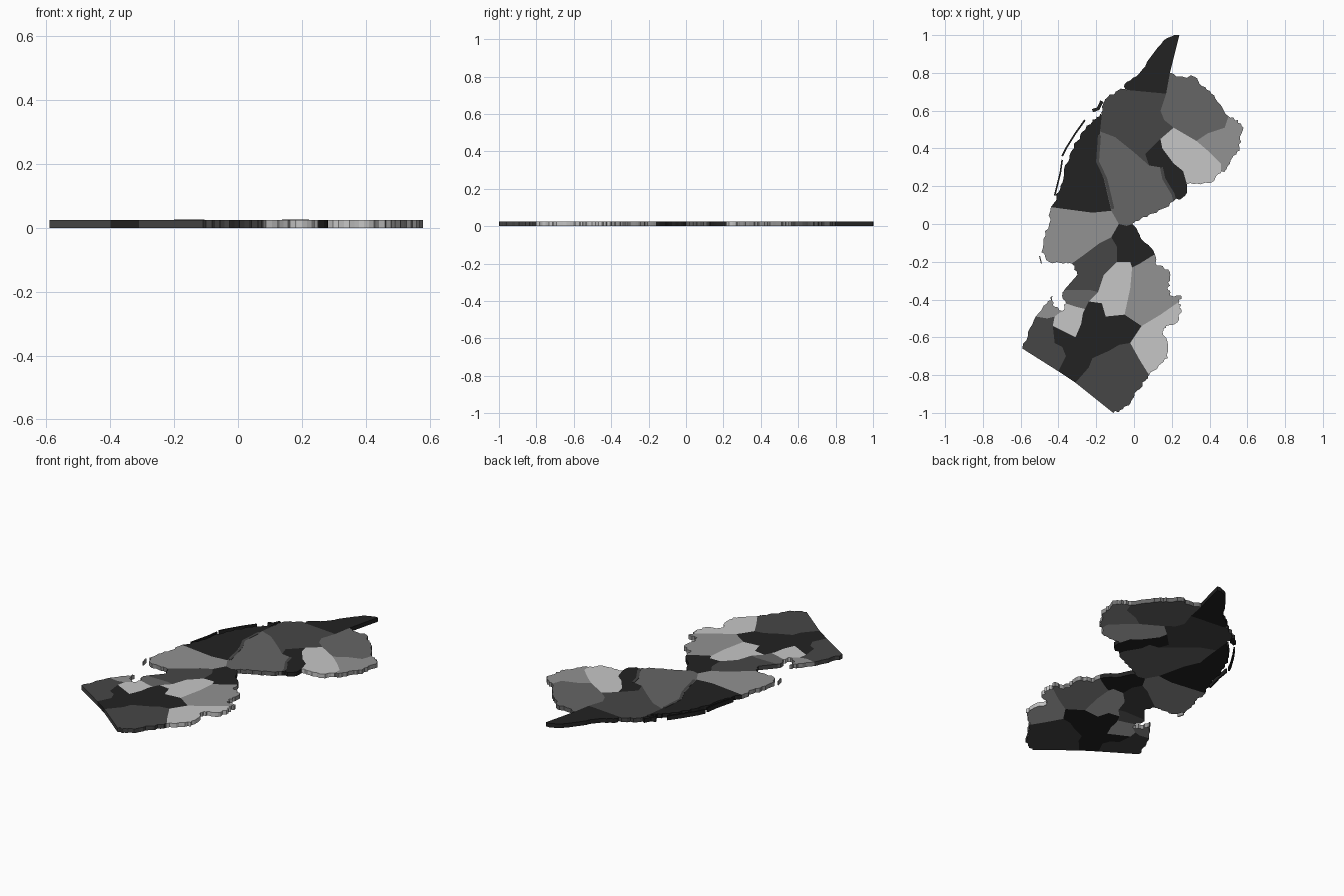
import bpy, bmesh, random
from mathutils import Vector
from collections import Counter

if "Cube" in bpy.data.objects:
    bpy.data.objects.remove(bpy.data.objects["Cube"])

random.seed(4)
T = 0.025  # plate thickness


def material(name, v):
    m = bpy.data.materials.new(name)
    m.diffuse_color = (v, v, v, 1)
    m.use_nodes = True
    m.node_tree.nodes["Principled BSDF"].inputs["Base Color"].default_value = m.diffuse_color
    return m


BLACK = material("near_black", 0.016)
DARK = material("dark_grey", 0.061)
MID = material("mid_grey", 0.133)
GREY = material("soft_grey", 0.287)
LIGHT = material("light_grey", 0.565)


def plate(name, pts, mat, z0=0.0, z1=T):
    """Flat plate with the given outline."""
    bm = bmesh.new()
    lo = [bm.verts.new((x, y, z0)) for x, y in pts]
    hi = [bm.verts.new((x, y, z1)) for x, y in pts]
    bm.faces.new(lo)
    bm.faces.new(hi)
    n = len(pts)
    for i in range(n):
        j = (i + 1) % n
        bm.faces.new((lo[i], lo[j], hi[j], hi[i]))
    bmesh.ops.recalc_face_normals(bm, faces=bm.faces)
    me = bpy.data.meshes.new(name)
    bm.to_mesh(me)
    bm.free()
    me.materials.append(mat)
    bpy.context.collection.objects.link(bpy.data.objects.new(name, me))


def ribbon(name, coords, mat, width, z0=0.0, z1=T):
    """Thin strip along a path given in hundredths."""
    p = [Vector((coords[i], coords[i + 1])) / 100 for i in range(0, len(coords), 2)]
    left, right = [], []
    for i, c in enumerate(p):
        d = (p[min(i + 1, len(p) - 1)] - p[max(i - 1, 0)]).normalized()
        s = Vector((-d.y, d.x)) * width / 2
        left.append(c + s)
        right.append(c - s)
    plate(name, left + right[::-1], mat, z0, z1)


regions = []


def region(name, mat, *c):
    regions.append((name, mat, [(c[i], c[i + 1]) for i in range(0, len(c), 2)]))


# Northern districts (outline corners in hundredths)
region("north_tip", BLACK, 24, 100, 19, 99, 13, 94, 7, 86, 1, 78, -5, 74, -4, 71, 17, 69, 19, 80)
region("north_inland", DARK, -8, 71, -4, 71, 17, 69, 14, 60, 16, 55, 21, 51, 14, 45, 6, 37,
       8, 31, 0, 38, -10, 46, -18, 49, -17, 58, -17, 62, -14, 67)
region("northeast", MID, 19, 80, 24, 78, 32, 78, 36, 73, 41, 69, 45, 64, 50, 57, 48, 51,
       39, 48, 33, 44, 21, 51, 16, 55, 14, 60, 17, 69)
region("far_east", GREY, 50, 57, 55, 55, 58, 51, 56, 45, 56, 39, 52, 35, 49, 29, 46, 27,
       46, 32, 40, 38, 33, 44, 39, 48, 48, 51)
region("east_light", LIGHT, 21, 51, 33, 44, 40, 38, 46, 32, 46, 27, 41, 22, 35, 21, 28, 21,
       26, 28, 21, 32, 15, 40, 14, 45)
region("east_small", BLACK, 14, 45, 15, 40, 21, 32, 26, 28, 28, 21, 27, 15, 21, 12, 20, 16,
       15, 24, 14, 30, 8, 31, 6, 37)
region("central", MID, -18, 49, -10, 46, 0, 38, 8, 31, 14, 30, 15, 24, 20, 16, 21, 12, 15, 8,
       8, 5, 3, 2, -1, 0, -4, -1, -8, 0, -12, 7, -16, 24, -20, 33, -19, 39)
region("west_coast", BLACK, -22, 54, -20, 57, -17, 58, -18, 49, -19, 39, -20, 33, -16, 24,
       -12, 7, -22, 6, -37, 8, -44, 9, -41, 14, -39, 20, -37, 29, -34, 37, -30, 44, -27, 49)
region("west_bay", GREY, -44, 9, -37, 8, -22, 6, -12, 7, -8, 0, -12, -7, -18, -10, -26, -16,
       -33, -21, -37, -21, -45, -20, -49, -15, -48, -8, -45, 0)

# Southern districts
region("waist_dark", DARK, -12, -7, -18, -10, -26, -16, -33, -21, -30, -27, -37, -35,
       -23, -35, -19, -36, -16, -27, -9, -20, -9, -12)
region("waist_black", BLACK, -8, 0, -4, -1, -1, 0, 2, -4, 6, -10, 11, -16, 3, -21, -1, -23,
       -2, -20, -9, -20, -9, -12, -12, -7)
region("waist_patch", MID, -37, -35, -23, -35, -19, -36, -24, -41, -26, -45, -30, -44,
       -36, -42, -38, -38)
region("inner_light", LIGHT, -9, -20, -2, -20, -1, -23, -2, -34, -5, -48, -15, -49, -17, -42,
       -24, -41, -19, -36, -16, -27)
region("south_east", GREY, 3, -21, 11, -16, 12, -22, 18, -24, 19, -30, 18, -35, 20, -38,
       25, -38, 24, -41, 14, -48, 4, -54, -5, -48, -2, -34, -1, -23)
region("south_east_light", LIGHT, 24, -41, 25, -45, 23, -52, 17, -54, 15, -57, 18, -64,
       18, -71, 13, -75, 8, -80, 3, -72, -2, -63, 4, -54, 14, -48)
region("south_tip", DARK, -2, -63, 3, -72, 8, -80, 6, -83, 2, -88, -2, -95, -6, -98, -11, -100,
       -31, -84, -24, -76, -22, -71, -13, -67, -8, -64)
region("south_black", BLACK, -5, -48, 4, -54, -2, -63, -8, -64, -13, -67, -22, -71, -24, -76,
       -31, -84, -40, -78, -36, -70, -38, -65, -42, -63, -43, -54, -37, -57, -31, -60, -28, -53,
       -27, -47, -26, -45, -24, -41, -17, -42, -15, -49)
region("south_west_light", LIGHT, -43, -54, -37, -57, -31, -60, -28, -53, -27, -47, -26, -45,
       -30, -44, -36, -42, -38, -46, -42, -49)
region("south_west_small", GREY, -52, -49, -46, -42, -43, -38, -43, -43, -38, -46, -42, -49,
       -46, -50)
region("south_west_corner", DARK, -52, -49, -46, -50, -42, -49, -43, -54, -42, -63, -38, -65,
       -36, -70, -40, -78, -59, -66, -56, -57)

# Short edges used by one region only are coast: roughen those, keep the rest straight
uses = Counter(frozenset((p[i - 1], p[i])) for _, _, p in regions for i in range(len(p)))
for name, mat, p in regions:
    outline = []
    for i in range(len(p)):
        a, b = p[i], p[(i + 1) % len(p)]
        va, vb = Vector(a) / 100, Vector(b) / 100
        outline.append(va)
        d = vb - va
        if uses[frozenset((a, b))] == 1 and 0.03 < d.length < 0.1:
            side = Vector((-d.y, d.x)).normalized()
            for t in (0.25, 0.5, 0.75):
                outline.append(va + d * t + side * random.uniform(-0.008, 0.008))
    plate(name, outline, mat)

# Barrier islands off the west coast
ribbon("barrier_north", [-26, 55, -31, 48, -36, 40, -38, 36], BLACK, 0.009)
ribbon("barrier_middle", [-38, 34, -39, 27, -41, 19, -42, 15], BLACK, 0.008)
ribbon("barrier_islet", [-22, 60, -19, 61, -17, 65], BLACK, 0.018)
ribbon("barrier_south", [-50, -17, -49, -21], GREY, 0.006)

# Dark border bands beside the central district
ribbon("border_band_west", [-18.3, 47, -19.3, 33, -15, 24, -11.2, 8], DARK, 0.016, T - 0.001, T + 0.001)
ribbon("border_band_east", [14.5, 30, 15.8, 24, 20.6, 16, 21.5, 13], DARK, 0.016, T - 0.001, T + 0.001)
